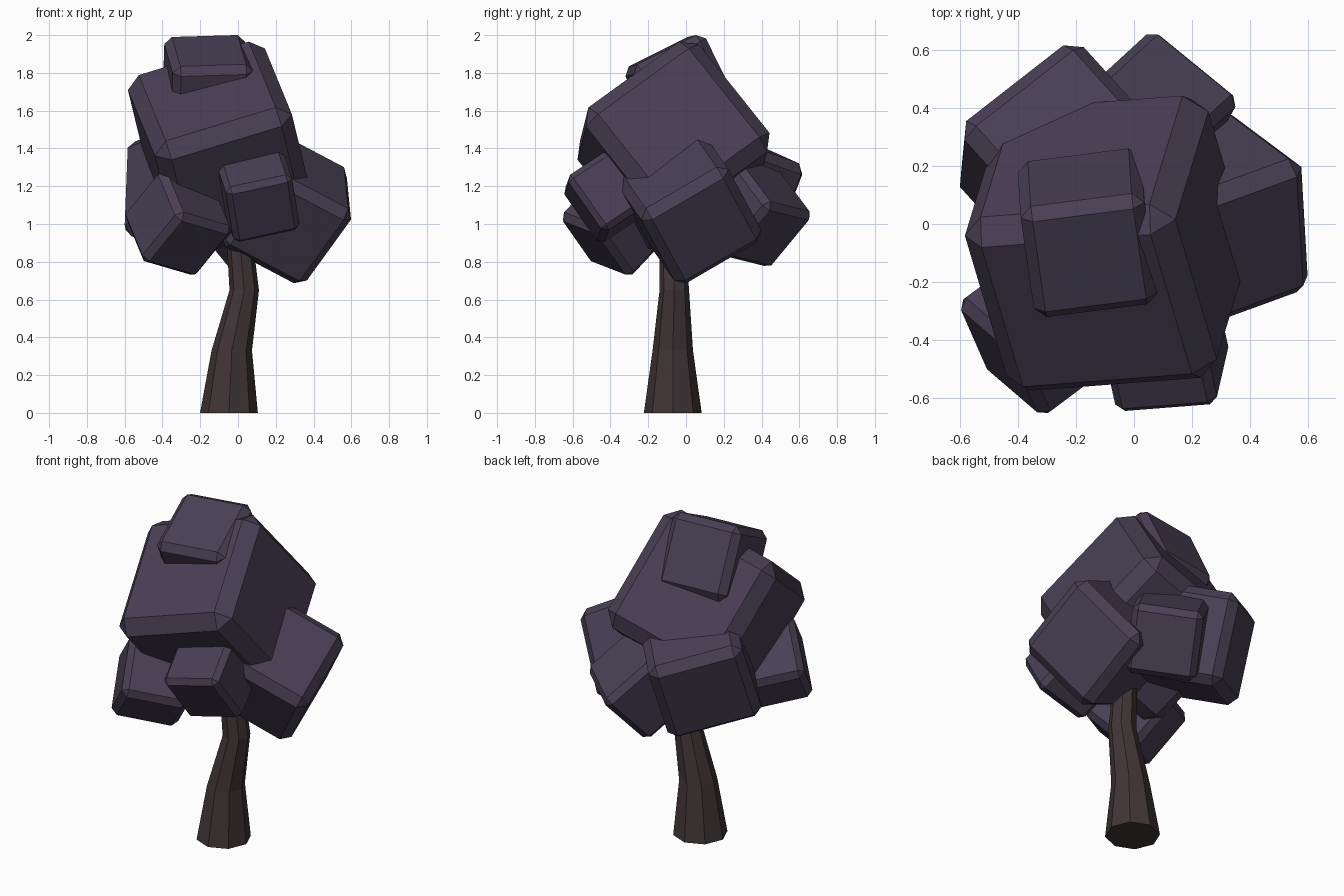
import bpy, bmesh, math
from mathutils import Vector, Matrix

if "Cube" in bpy.data.objects:
    bpy.data.objects.remove(bpy.data.objects["Cube"])


def material(name, color):
    m = bpy.data.materials.new(name)
    m.diffuse_color = (*color, 1)
    m.use_nodes = True
    m.node_tree.nodes["Principled BSDF"].inputs["Base Color"].default_value = m.diffuse_color
    return m


bark = material("bark", (0.052, 0.035, 0.037))
leaf = material("leaf", (0.066, 0.051, 0.09))


def add_object(name, bm, mat):
    bmesh.ops.recalc_face_normals(bm, faces=bm.faces)
    mesh = bpy.data.meshes.new(name)
    bm.to_mesh(mesh)
    bm.free()
    mesh.materials.append(mat)
    ob = bpy.data.objects.new(name, mesh)
    bpy.context.collection.objects.link(ob)
    return ob


def leaf_block(name, center, u, v, half, bevel):
    """Chamfered cube whose local x and y axes point along u and v."""
    u = Vector(u).normalized()
    v = Vector(v)
    v = (v - u * v.dot(u)).normalized()
    rot = Matrix((u, v, u.cross(v))).transposed().to_4x4()
    bm = bmesh.new()
    bmesh.ops.create_cube(bm, size=2 * half)
    bmesh.ops.bevel(bm, geom=bm.edges[:], offset=bevel, offset_type='OFFSET',
                    segments=1, profile=0.5, affect='EDGES')
    bm.transform(Matrix.Translation(center) @ rot)
    add_object(name, bm, leaf)


# Leaning, tapering eight-sided trunk: (x, y, z, radius) per ring
rings = [(-0.048, -0.07, 0.0, 0.153), (-0.033, -0.07, 0.33, 0.107),
         (0.033, -0.062, 0.65, 0.078), (0.012, -0.07, 0.88, 0.07),
         (0.0, -0.07, 1.02, 0.065)]
bm = bmesh.new()
loops = [[bm.verts.new((x + r * math.cos(i * math.pi / 4),
                        y + r * math.sin(i * math.pi / 4), z)) for i in range(8)]
         for x, y, z, r in rings]
for a, b in zip(loops, loops[1:]):
    for i in range(8):
        j = (i + 1) % 8
        bm.faces.new((a[i], a[j], b[j], b[i]))
bm.faces.new(loops[0][::-1])
bm.faces.new(loops[-1])
add_object("trunk", bm, bark)

# Foliage blocks: centre, two axes, half size, chamfer
leaf_block("crown_block", (-0.092, -0.066, 1.411),
           (0.954, 0.073, 0.29), (0.236, -0.787, -0.57), 0.38, 0.075)
leaf_block("top_block", (-0.16, -0.03, 1.725),
           (0.99, 0.127, 0.03), (0.129, -0.886, -0.443), 0.215, 0.04)
leaf_block("right_block", (0.246, 0.015, 1.09),
           (0.842, 0.307, -0.444), (-0.05, 0.863, 0.503), 0.267, 0.05)
leaf_block("front_block", (0.103, -0.40, 1.165),
           (0.974, 0.076, 0.21), (-0.18, 0.82, 0.547), 0.18, 0.03)
leaf_block("front_left_block", (-0.317, -0.362, 1.006),
           (0.29, -0.66, -0.70), (0.78, 0.58, -0.23), 0.19, 0.035)
leaf_block("back_left_block", (-0.244, 0.211, 1.185),
           (0.76, 0.593, -0.264), (-0.04, -0.37, -0.93), 0.27, 0.05)
leaf_block("back_right_block", (0.05, 0.347, 1.06),
           (0.765, -0.625, 0.156), (-0.34, -0.60, -0.725), 0.2, 0.035)
